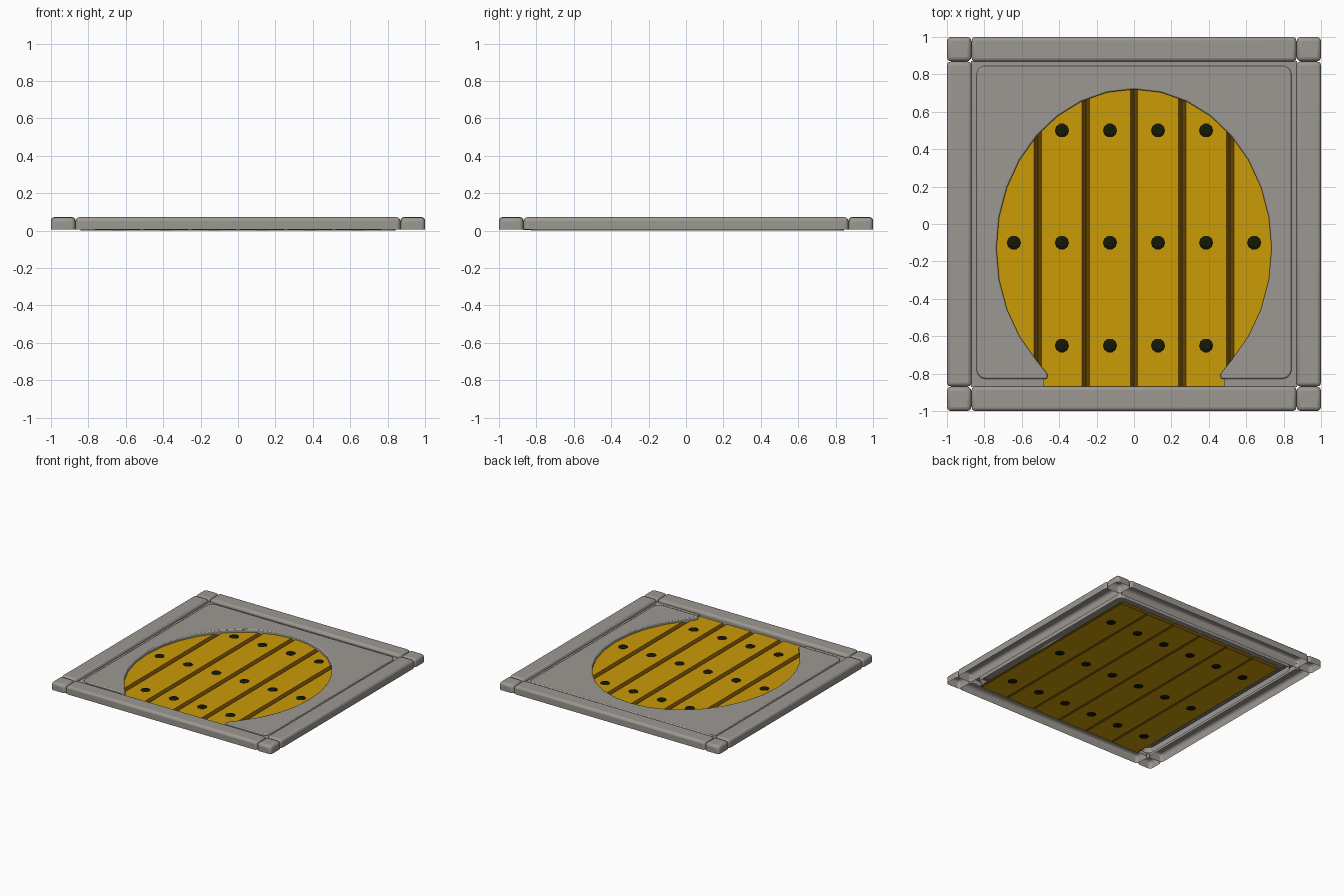
import bpy, bmesh, math

if "Cube" in bpy.data.objects:
    bpy.data.objects.remove(bpy.data.objects["Cube"])


def material(name, rgb):
    m = bpy.data.materials.new(name)
    m.diffuse_color = (*rgb, 1)
    m.use_nodes = True
    m.node_tree.nodes["Principled BSDF"].inputs["Base Color"].default_value = m.diffuse_color
    return m


STONE = material("warm grey stone", (0.335, 0.312, 0.285))
WOOD = material("golden wood", (0.6, 0.325, 0.002))
EDGE = material("brown wood edge", (0.14, 0.062, 0.001))
IRON = material("dark iron", (0.008, 0.008, 0.002))


def finish(name, bm, mats, smooth=False, bevel=0, segments=2):
    mesh = bpy.data.meshes.new(name)
    bm.to_mesh(mesh)
    bm.free()
    for m in mats:
        mesh.materials.append(m)
    ob = bpy.data.objects.new(name, mesh)
    bpy.context.collection.objects.link(ob)
    if bevel:
        mod = ob.modifiers.new("soft edges", 'BEVEL')
        mod.width, mod.segments = bevel, segments
        mod.limit_method, mod.angle_limit = 'ANGLE', math.radians(50)
    if smooth:
        bpy.context.view_layer.objects.active = ob
        ob.select_set(True)
        bpy.ops.object.shade_smooth_by_angle(angle=math.radians(35))
        ob.select_set(False)
    return ob


def shell(name, outline, bottoms, z1, bevel, segments=2):
    """Outline with a top and walls, open underneath."""
    n = len(outline)
    if not isinstance(bottoms, list):
        bottoms = [bottoms] * n
    bm = bmesh.new()
    low = [bm.verts.new((x, y, z)) for (x, y), z in zip(outline, bottoms)]
    top = [bm.verts.new((x, y, z1)) for x, y in outline]
    cap = bm.faces.new(top)
    for i in range(n):
        j = (i + 1) % n
        bm.faces.new((low[i], low[j], top[j], top[i]))
    bm.normal_update()
    if cap.normal.z < 0:
        bmesh.ops.reverse_faces(bm, faces=bm.faces)
    return finish(name, bm, [STONE], True, bevel, segments)


def rect(x0, x1, y0, y1):
    return [(x0, y0), (x1, y0), (x1, y1), (x0, y1)]


# Border rails and corner blocks
I, R = 0.868, 0.868
for name, box in (("front_rail", (-R, R, -1, -I)), ("back_rail", (-R, R, I, 1)),
                  ("left_rail", (-1, -I, -R, R)), ("right_rail", (I, 1, -R, R))):
    shell(name, rect(*box), 0.006, 0.072, 0.02, 3)
for sx in (-1, 1):
    for sy in (-1, 1):
        xs, ys = sorted((sx, sx * 0.87)), sorted((sy, sy * 0.87))
        shell("corner_block", rect(*xs, *ys), 0.006, 0.07, 0.022, 3)

# Flat base sheet around the raised panel
base = [(-0.482, -0.872), (-0.482, -0.80), (-0.82, -0.80), (-0.82, 0.82),
        (0.82, 0.82), (0.82, -0.80), (0.482, -0.80), (0.482, -0.872),
        (0.872, -0.872), (0.872, 0.872), (-0.872, 0.872), (-0.872, -0.872)]
shell("base_sheet", base, 0.036, 0.046, 0)

# Raised panel with rounded corners and an oval opening
A, B, CY = 0.735, 0.85, -0.13
half = [(A * math.sin(t), CY + B * math.cos(t))
        for t in (math.radians(11.25 * i) for i in range(13))]
half.append((0.46, -0.805))
oval = [(-x, y) for x, y in reversed(half[1:])] + half    # left tip to right tip
P, RAD = 0.842, 0.05


def corner(cx, cy, start):
    return [(cx + RAD * math.cos(a), cy + RAD * math.sin(a))
            for a in (math.radians(start + 18 * k) for k in range(6))]


border = ([(0.465, -0.828)]
          + corner(P - RAD, -0.828 + RAD, -90) + corner(P - RAD, 0.846 - RAD, 0)
          + corner(RAD - P, 0.846 - RAD, 90) + corner(RAD - P, -0.828 + RAD, 180)
          + [(-0.465, -0.828)])
border = list(reversed([(x, y) for x, y in reversed(border)]))
depths = [0.02] * (len(oval) + 1) + [0.0] * (len(border) - 2) + [0.02]
shell("raised_panel", oval + border, depths, 0.058, 0.008, 2)

# Planks with sloped brown edges
STEP = 0.257
W = STEP / 2
PROFILE = [(-W + .008, .004), (W - .008, .004), (W, .011), (W, .016),
           (W - .02, .032), (-W + .02, .032), (-W, .016), (-W, .011)]
columns = [(i - 2.5) * STEP for i in range(6)]
for cx in columns:
    bm = bmesh.new()
    ends = [[bm.verts.new((cx + x, y, z)) for x, z in PROFILE] for y in (-0.87, 0.765)]
    n = len(PROFILE)
    bm.faces.new(ends[0])
    bm.faces.new(ends[1])
    for i in range(n):
        j = (i + 1) % n
        bm.faces.new((ends[0][i], ends[0][j], ends[1][j], ends[1][i]))
    bmesh.ops.recalc_face_normals(bm, faces=bm.faces)
    for f in bm.faces:
        f.material_index = 0 if abs(f.normal.z) > 0.95 else 1
    finish("plank", bm, [WOOD, EDGE])

# Nails that show on both sides of the planks
for cx in columns:
    for cy in (0.5, -0.1, -0.65):
        bm = bmesh.new()
        rings = [[bm.verts.new((cx + r * math.cos(k * math.pi / 5),
                                cy + r * math.sin(k * math.pi / 5), z)) for k in range(10)]
                 for r, z in ((.028, .001), (.038, .004), (.038, .033), (.022, .04))]
        bm.faces.new(rings[0])
        bm.faces.new(rings[-1])
        for a, b in zip(rings, rings[1:]):
            for i in range(10):
                j = (i + 1) % 10
                bm.faces.new((a[i], a[j], b[j], b[i]))
        bmesh.ops.recalc_face_normals(bm, faces=bm.faces)
        finish("nail", bm, [IRON])
